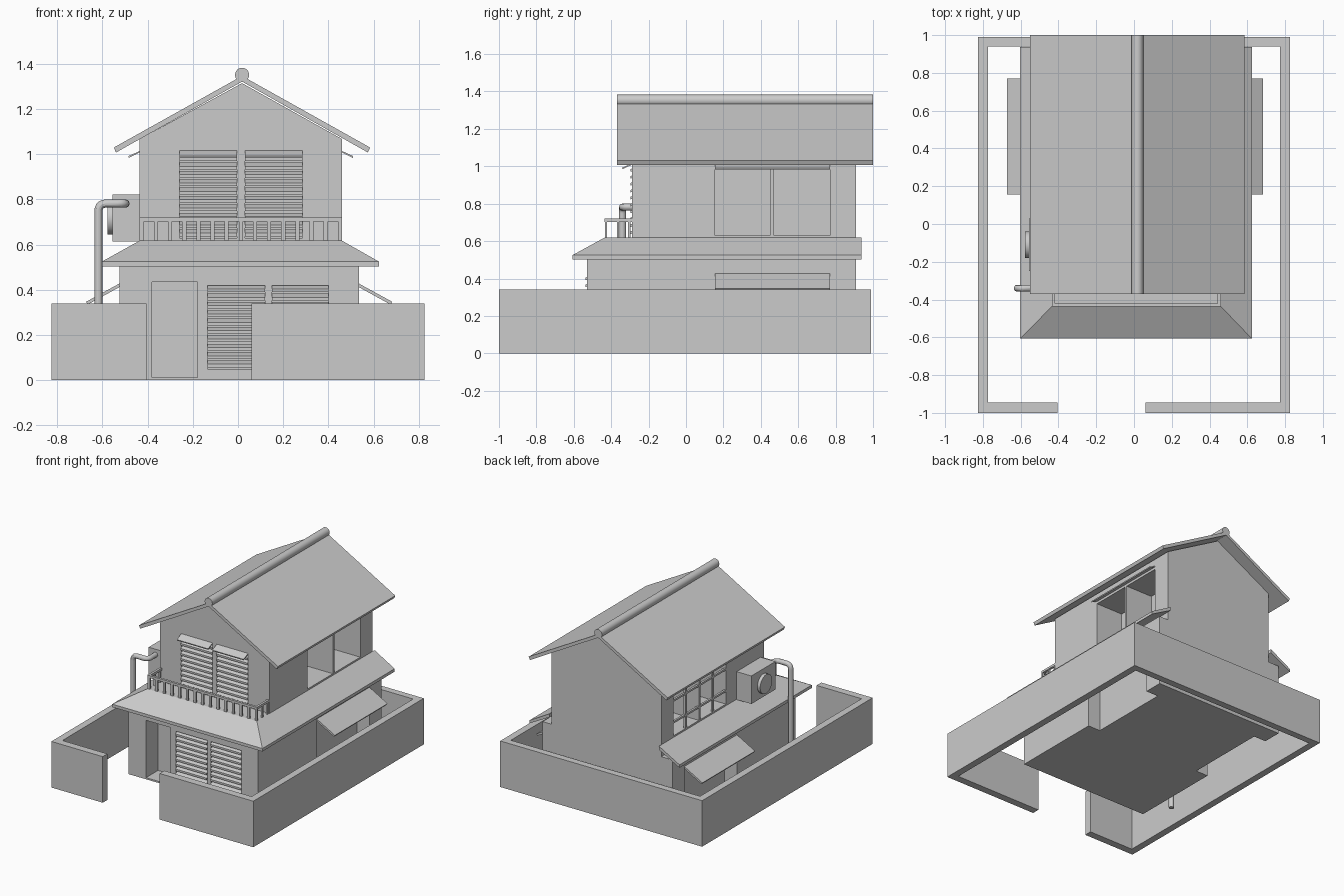
import bpy, bmesh
from mathutils import Vector

if "Cube" in bpy.data.objects:
    bpy.data.objects.remove(bpy.data.objects["Cube"])

def finish(name, bm):
    bmesh.ops.recalc_face_normals(bm, faces=bm.faces)
    me = bpy.data.meshes.new(name)
    bm.to_mesh(me)
    bm.free()
    ob = bpy.data.objects.new(name, me)
    bpy.context.collection.objects.link(ob)
    return ob

def boxes(name, specs):
    """One object from boxes given as (x0, x1, y0, y1, z0, z1)."""
    bm = bmesh.new()
    for x0, x1, y0, y1, z0, z1 in specs:
        vs = bmesh.ops.create_cube(bm, size=1)['verts']
        for v in vs:
            v.co = ((x0 + x1) / 2 + v.co.x * (x1 - x0),
                    (y0 + y1) / 2 + v.co.y * (y1 - y0),
                    (z0 + z1) / 2 + v.co.z * (z1 - z0))
    return finish(name, bm)

def loft(name, sections):
    """Solid through matching cross-sections, capped at both ends."""
    bm = bmesh.new()
    rings = [[bm.verts.new(p) for p in s] for s in sections]
    n = len(rings[0])
    for a, b in zip(rings, rings[1:]):
        for i in range(n):
            j = (i + 1) % n
            bm.faces.new((a[i], a[j], b[j], b[i]))
    bm.faces.new(rings[0])
    bm.faces.new(rings[-1])
    return finish(name, bm)

def prism_y(name, prof, y0, y1):
    return loft(name, [[(x, y, z) for x, z in prof] for y in (y0, y1)])

def prism_x(name, prof, x0, x1):
    return loft(name, [[(x, y, z) for y, z in prof] for x in (x0, x1)])

def cylinder(name, loc, rot, r, depth, n=32):
    bpy.ops.mesh.primitive_cylinder_add(vertices=n, radius=r, depth=depth, location=loc, rotation=rot)
    ob = bpy.context.object
    ob.name = name
    bpy.ops.object.shade_smooth_by_angle()
    return ob

def cut(ob, specs):
    cutter = boxes('cutter', specs)
    cutter.hide_render = True
    m = ob.modifiers.new('openings', 'BOOLEAN')
    m.operation, m.solver, m.object = 'DIFFERENCE', 'EXACT', cutter
    bpy.context.view_layer.objects.active = ob
    bpy.ops.object.modifier_apply(modifier=m.name)
    bpy.data.objects.remove(cutter)

# main dimensions
UL, UR, UF, BACK = -0.435, 0.46, -0.29, 0.91     # upper storey
LL, LR, LF = -0.525, 0.535, -0.53                # lower storey
CX = 0.018                                       # ridge
UP_WIN = [(-0.26, -0.005), (0.03, 0.285)]
LOW_WIN = [(-0.135, 0.12), (0.15, 0.40)]
SIDE_WIN = [(0.155, 0.45), (0.47, 0.77)]

# perimeter wall with entrance gap
W, T, H = 0.825, 0.052, 0.34
boxes('perimeter_wall', [
    (-W, -W + T, -1, 0.99, 0, H), (W - T, W, -1, 0.99, 0, H),
    (-W + T, W - T, 0.94, 0.99, 0, H),
    (-W + T, -0.405, -1, -0.945, 0, H), (0.06, W - T, -1, -0.945, 0, H)])

# lower storey with door, front windows and side openings
lower = boxes('lower_storey', [(LL, LR, LF, BACK, 0, 0.53)])
cut(lower, [(-0.38, -0.18, LF - 0.1, LF + 0.14, 0.012, 0.435)]
    + [(a, b, LF - 0.1, LF + 0.12, 0.05, 0.42) for a, b in LOW_WIN]
    + [(LL - 0.1, LL + 0.1, 0.155, 0.77, -0.1, 0.42),
       (LR - 0.1, LR + 0.1, 0.155, 0.77, -0.1, 0.42)])

# upper storey with gable and window openings
upper = prism_y('upper_storey', [(UL, 0.53), (UR, 0.53), (UR, 1.068), (CX, 1.315), (UL, 1.068)], UF, BACK)
cut(upper, [(a, b, UF - 0.1, UF + 0.12, 0.63, 1.0) for a, b in UP_WIN]
    + [(UR - 0.22, UR + 0.1, a, b, 0.63, 0.99) for a, b in SIDE_WIN]
    + [(UL - 0.1, UL + 0.22, a, b, 0.63, 0.99) for a, b in SIDE_WIN])

# main roof and ridge cap
prism_y('main_roof', [(-0.55, 1.03), (CX, 1.347), (0.585, 1.03), (0.575, 1.008),
                      (CX, 1.322), (-0.54, 1.008)], -0.37, 1.0)
cylinder('ridge_cap', (CX, 0.315, 1.352), (1.5708, 0, 0), 0.031, 1.37)

# skirt roof around front and sides, balcony deck inside it
outer = [(-0.603, 0.937), (-0.603, -0.607), (0.624, -0.607), (0.624, 0.937)]
inner = [(UL, 0.937), (UL, -0.437), (UR, -0.437), (UR, 0.937)]
loft('skirt_roof', [[(*o, 0.503), (*o, 0.525), (*i, 0.618), (*i, 0.592)]
                    for o, i in zip(outer, inner)])
boxes('balcony_deck', [(UL, UR, -0.437, UF, 0.53, 0.618)])

# balcony railing
rail = [(UL, UR, -0.437, -0.42, 0.703, 0.72)]
rail += [(x, x + 0.018, -0.434, -0.422, 0.618, 0.705)
         for x in [UL + i * (UR - UL - 0.018) / 14 for i in range(15)]]
for x in (UL, UR - 0.017):
    rail.append((x, x + 0.017, -0.42, UF, 0.703, 0.72))
    rail += [(x + 0.002, x + 0.015, y, y + 0.013, 0.618, 0.705) for y in (-0.37, -0.31)]
boxes('balcony_railing', rail)

# louvred shutters in the front windows
def louvres(name, x0, x1, y, z0, z1, n):
    bm = bmesh.new()
    step = (z1 - z0) / n
    for i in range(n):
        z = z0 + (i + 0.3) * step
        p = [(y - 0.008, z - 0.004), (y - 0.008, z + 0.01), (y + 0.03, z + 0.026), (y + 0.03, z + 0.012)]
        a, b = [[bm.verts.new((x, *q)) for q in p] for x in (x0, x1)]
        for k in range(4):
            bm.faces.new((a[k], a[k - 1], b[k - 1], b[k]))
        bm.faces.new(a)
        bm.faces.new(b)
    finish(name, bm)

for k, (a, b) in enumerate(UP_WIN):
    louvres(f'upper_louvres_{k}', a, b, UF, 0.63, 1.0, 10)
    prism_x(f'upper_front_awning_{k}', [(UF, 1.008), (UF, 1.016), (-0.342, 0.992), (-0.34, 0.984)], a, b)
for k, (a, b) in enumerate(LOW_WIN):
    louvres(f'lower_louvres_{k}', a, b, LF, 0.05, 0.42, 10)

# side awnings on both storeys
for side, s, u, l in (('left', -1, UL, LL), ('right', 1, UR, LR)):
    prism_y(f'upper_{side}_awning', [(u, 1.008), (u, 1.015), (u + s * 0.05, 0.992), (u + s * 0.048, 0.984)], 0.155, 0.77)
    prism_y(f'lower_{side}_awning', [(l, 0.412), (l, 0.428), (l + s * 0.148, 0.347), (l + s * 0.14, 0.335)], 0.155, 0.77)

# bars across the left upper windows
bars = []
for a, b in SIDE_WIN:
    m = (a + b) / 2
    bars.append((UL, UL + 0.015, m - 0.008, m + 0.008, 0.63, 0.99))
    bars += [(UL, UL + 0.015, a, b, z, z + 0.014) for z in (0.72, 0.88)]
boxes('left_window_bars', bars)

# air conditioner with fan
boxes('air_conditioner', [(-0.555, UL, -0.25, 0.03, 0.615, 0.822)])
cylinder('fan_housing', (-0.563, -0.11, 0.715), (0, 1.5708, 0), 0.07, 0.03)

# drain pipe with rounded bends
pts = [Vector(p) for p in ((-0.618, -0.34, 0), (-0.618, -0.34, 0.782), (-0.498, -0.34, 0.782), (-0.498, -0.24, 0.782))]
path = [pts[0]]
for p, c, q in zip(pts, pts[1:], pts[2:]):
    s, e = c + (p - c).normalized() * 0.035, c + (q - c).normalized() * 0.035
    path += [s.lerp(c, t).lerp(c.lerp(e, t), t) for t in (0, 0.2, 0.4, 0.6, 0.8, 1)]
path.append(pts[-1])
cu = bpy.data.curves.new('drain_pipe', 'CURVE')
cu.dimensions, cu.bevel_depth, cu.bevel_resolution, cu.use_fill_caps = '3D', 0.018, 4, True
sp = cu.splines.new('POLY')
sp.points.add(len(path) - 1)
for pt, co in zip(sp.points, path):
    pt.co = (*co, 1)
pipe = bpy.data.objects.new('drain_pipe', cu)
bpy.context.collection.objects.link(pipe)
bpy.ops.object.select_all(action='DESELECT')
pipe.select_set(True)
bpy.context.view_layer.objects.active = pipe
bpy.ops.object.convert(target='MESH')
bpy.ops.object.shade_smooth_by_angle()
